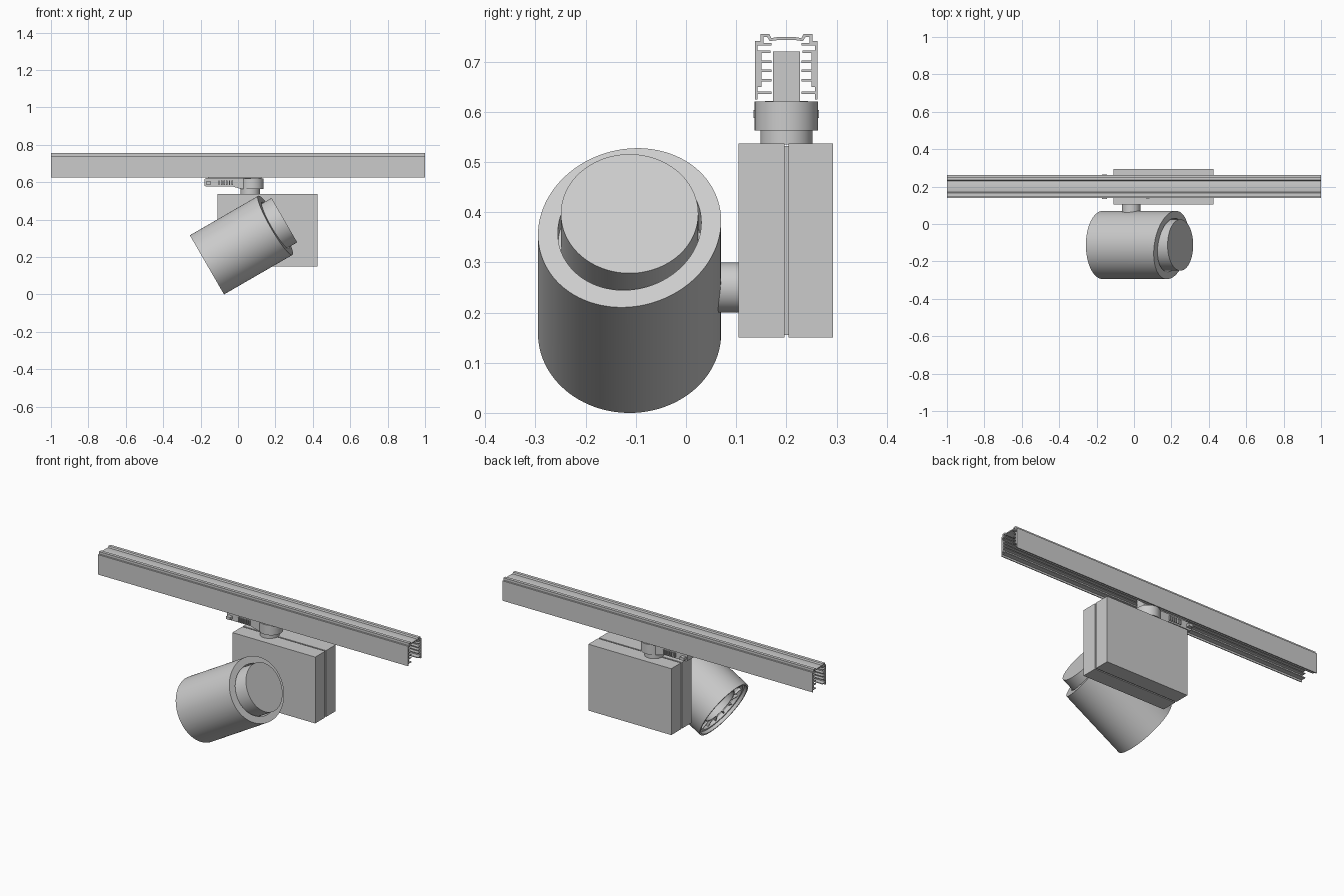
import bpy, bmesh, math
from mathutils import Matrix

if "Cube" in bpy.data.objects:
    bpy.data.objects.remove(bpy.data.objects["Cube"])

RAIL_Y = 0.2


def finish(name, bm, mat=None, angle=30, fix=True):
    if fix:
        bmesh.ops.recalc_face_normals(bm, faces=bm.faces[:])
    me = bpy.data.meshes.new(name)
    bm.to_mesh(me)
    bm.free()
    ob = bpy.data.objects.new(name, me)
    bpy.context.collection.objects.link(ob)
    if mat:
        ob.matrix_world = mat
    bpy.ops.object.select_all(action='DESELECT')
    ob.select_set(True)
    bpy.context.view_layer.objects.active = ob
    bpy.ops.object.shade_smooth_by_angle(angle=math.radians(angle))
    return ob


def add_box(bm, x0, x1, y0, y1, z0, z1):
    m = Matrix.Translation(((x0 + x1) / 2, (y0 + y1) / 2, (z0 + z1) / 2))
    m = m @ Matrix.Diagonal((x1 - x0, y1 - y0, z1 - z0, 1))
    bmesh.ops.create_cube(bm, size=1, matrix=m)


def box(name, *ext):
    bm = bmesh.new()
    add_box(bm, *ext)
    return finish(name, bm)


def prism(name, pts, vec, to3d):
    bm = bmesh.new()
    f = bm.faces.new([bm.verts.new(to3d(*p)) for p in pts])
    r = bmesh.ops.extrude_face_region(bm, geom=[f])
    bmesh.ops.translate(bm, vec=vec,
                        verts=[v for v in r['geom'] if isinstance(v, bmesh.types.BMVert)])
    return finish(name, bm)


def lathe(name, prof, mat, n=64):
    # profile points are (radius, height, slant); slant tilts that ring across y
    bm = bmesh.new()
    rings = []
    for r, t, k in prof:
        if r == 0:
            rings.append([bm.verts.new((0, 0, t))] * n)
            continue
        ring = []
        for i in range(n):
            a = math.tau * i / n
            y = r * math.sin(a)
            ring.append(bm.verts.new((r * math.cos(a), y, t + k * y)))
        rings.append(ring)
    for a, b in zip(rings, rings[1:]):
        for i in range(n):
            j = (i + 1) % n
            bm.faces.new(list(dict.fromkeys((a[i], a[j], b[j], b[i]))))
    return finish(name, bm, mat)


def cylinder(name, r, h, mat, n=48):
    return lathe(name, [(0, 0, 0), (r, 0, 0), (r, h, 0), (0, h, 0)], mat, n)


# Track: mirrored open extrusion (offset from centre, height)
half = [(0.018, 0.749), (0.030, 0.747), (0.034, 0.755), (0.052, 0.755), (0.052, 0.741),
        (0.062, 0.741), (0.062, 0.625), (0.057, 0.625), (0.057, 0.636), (0.030, 0.636),
        (0.030, 0.641), (0.057, 0.641), (0.057, 0.732), (0.030, 0.732), (0.030, 0.737),
        (0.046, 0.737), (0.046, 0.749), (0.038, 0.749), (0.033, 0.741), (0.018, 0.743)]
outline = half + [(-d, z) for d, z in reversed(half)]
prism("track_rail", outline, (2, 0, 0), lambda d, z: (-1, RAIL_Y + d, z))

# Conductor carriers inside the track, comb shaped
comb = [(0.057, 0.650), (0.057, 0.722), (0.032, 0.722), (0.032, 0.717), (0.050, 0.717)]
for z in (0.702, 0.684, 0.666):
    comb += [(0.050, z), (0.030, z), (0.030, z - 0.005), (0.050, z - 0.005)]
comb += [(0.050, 0.650)]
for side, s in (("front", -1), ("back", 1)):
    prism("conductor_carrier_" + side, comb, (2, 0, 0),
          lambda d, z: (-1, RAIL_Y + s * d, z))

# Driver box: two halves around a recessed core
box("driver_box_front", -0.11, 0.425, 0.105, 0.196, 0.15, 0.537)
box("driver_box_back", -0.11, 0.425, 0.204, 0.293, 0.15, 0.537)
box("driver_box_core", -0.105, 0.42, 0.195, 0.205, 0.155, 0.532)

# Track adapter: neck, round head, arm, contact stem
cylinder("adapter_neck", 0.052, 0.03, Matrix.Translation((0.065, RAIL_Y, 0.535)))
cylinder("adapter_head", 0.063, 0.058, Matrix.Translation((0.074, RAIL_Y, 0.563)))
arm = [(0.07, 0.563), (0.07, 0.622), (-0.17, 0.622), (-0.18, 0.615), (-0.18, 0.582),
       (-0.17, 0.577), (-0.03, 0.577), (0.02, 0.563)]
prism("adapter_arm", arm, (0, 0.086, 0), lambda x, z: (x, RAIL_Y - 0.043, z))
box("adapter_stem", -0.16, 0.125, 0.173, 0.227, 0.61, 0.72)

# Grip ribs and locking knobs on both sides of the arm
bm = bmesh.new()
for s in (-1, 1):
    for i in range(6):
        x = -0.105 + i * 0.014
        ys = sorted((RAIL_Y + s * 0.04, RAIL_Y + s * 0.052))
        add_box(bm, x, x + 0.007, *ys, 0.585, 0.61)
    ys = sorted((RAIL_Y + s * 0.04, RAIL_Y + s * 0.065))
    add_box(bm, -0.172, -0.145, *ys, 0.588, 0.604)
finish("adapter_grips", bm)

# Pivot between driver box and lamp
cylinder("pivot_arm", 0.05, 0.065,
         Matrix.Translation((-0.015, 0.05, 0.25)) @ Matrix.Rotation(-math.pi / 2, 4, 'X'))

# Lamp housing, axis tilted 30 degrees up towards +x, rear rim cut at a slant
lamp = Matrix.Translation((-0.166, -0.1125, 0.158)) @ Matrix.Rotation(math.radians(60), 4, 'Y')
K = 0.15
lathe("lamp_housing", [
    (0, 0.35, 0), (0.143, 0.35, 0), (0.143, 0.422, K), (0.1825, 0.422, K),
    (0.1825, 0, 0), (0.172, 0, 0), (0.172, 0.018, 0), (0.158, 0.018, 0),
    (0.158, 0.035, 0), (0.135, 0.07, 0), (0.10, 0.105, 0), (0.06, 0.125, 0), (0, 0.125, 0)],
    lamp, 96)
cylinder("lamp_rear_cap", 0.137, 0.138, lamp @ Matrix.Translation((0, 0, 0.34)), 96)

# Light source and glare ribs in the open end
cylinder("light_source", 0.055, 0.03, lamp @ Matrix.Translation((0, 0, 0.1)))
lathe("glare_ring", [(0.105, 0.03, 0), (0.111, 0.03, 0), (0.111, 0.07, 0),
                     (0.105, 0.07, 0), (0.105, 0.03, 0)], lamp)
bm = bmesh.new()
for i in range(16):
    part = bmesh.ops.create_cube(bm, size=1, matrix=(
        Matrix.Rotation(math.tau * i / 16, 4, 'Z') @ Matrix.Translation((0.134, 0, 0.04))
        @ Matrix.Diagonal((0.052, 0.006, 0.03, 1))))
finish("glare_ribs", bm, lamp)
